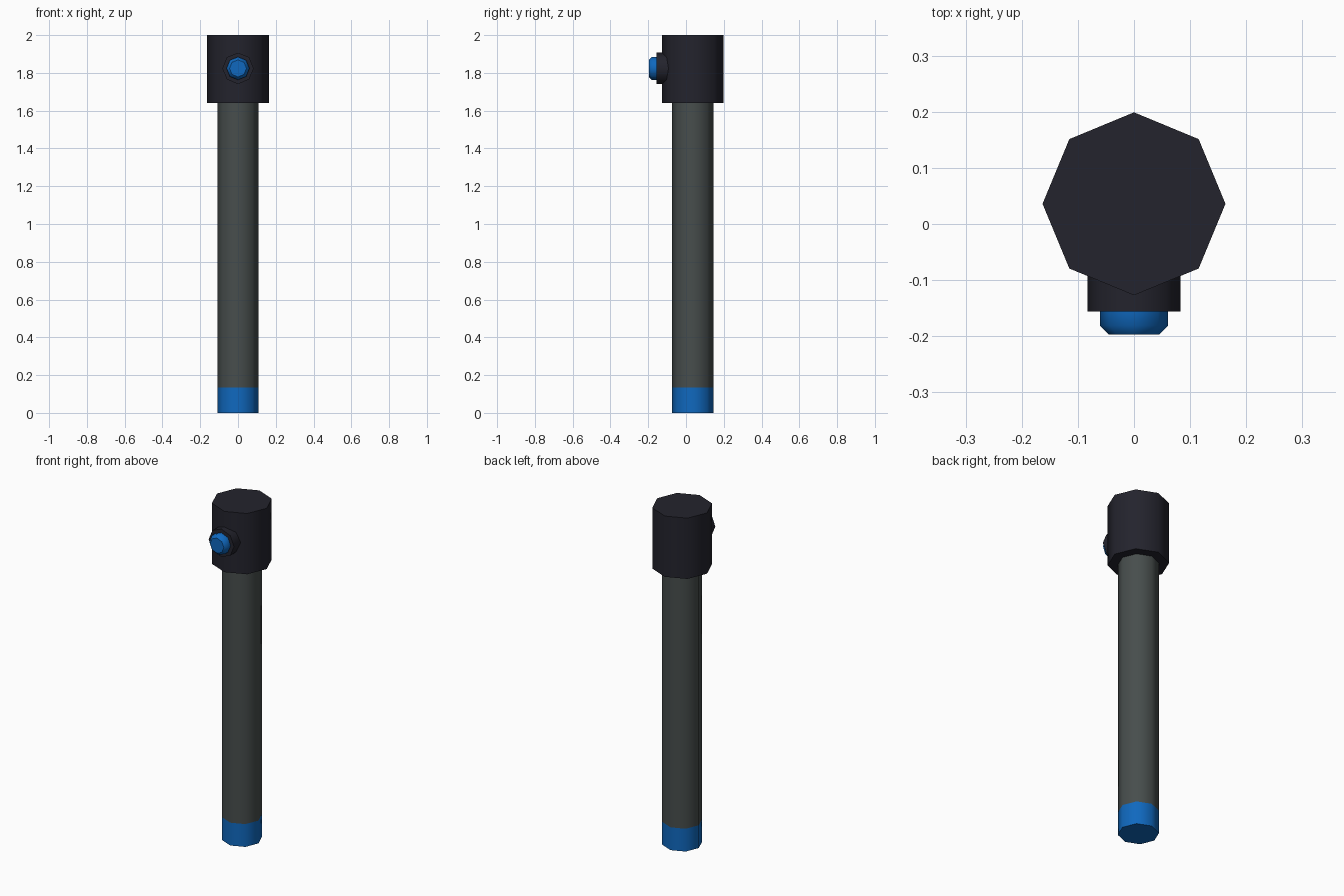
import bpy, bmesh, math

if "Cube" in bpy.data.objects:
    bpy.data.objects.remove(bpy.data.objects["Cube"])

CY = 0.036      # axis of the handle in y
SIDES = 8


def material(name, rgb):
    m = bpy.data.materials.new(name)
    m.diffuse_color = (*rgb, 1)
    m.use_nodes = True
    m.node_tree.nodes["Principled BSDF"].inputs["Base Color"].default_value = m.diffuse_color
    return m


BLUE = material("blue", (0.005, 0.14, 0.52))
GREY = material("dark grey", (0.063, 0.075, 0.073))
BLACK = material("near black", (0.017, 0.017, 0.026))


def lathe(name, profile, mats, origin, forward=False):
    """Octagonal solid through (radius, distance) rings; forward points it to -y.
    mats holds one material per side band."""
    bm = bmesh.new()
    rings = []
    for r, d in profile:
        ring = []
        for i in range(SIDES):
            a = 2 * math.pi * i / SIDES
            u, v = r * math.cos(a), r * math.sin(a)
            ring.append(bm.verts.new((u, -d, v) if forward else (u, v, d)))
        rings.append(ring)
    for k in range(len(rings) - 1):
        a, b = rings[k], rings[k + 1]
        for i in range(SIDES):
            j = (i + 1) % SIDES
            bm.faces.new((a[i], a[j], b[j], b[i])).material_index = k if len(mats) > 1 else 0
    bm.faces.new(rings[0][::-1]).material_index = 0
    bm.faces.new(rings[-1]).material_index = len(mats) - 1
    bmesh.ops.recalc_face_normals(bm, faces=bm.faces[:])
    me = bpy.data.meshes.new(name)
    bm.to_mesh(me)
    bm.free()
    for m in mats:
        me.materials.append(m)
    ob = bpy.data.objects.new(name, me)
    ob.location = origin
    bpy.context.collection.objects.link(ob)
    # round the octagon sides, keep the rims crisp
    bpy.ops.object.select_all(action='DESELECT')
    ob.select_set(True)
    bpy.context.view_layer.objects.active = ob
    bpy.ops.object.shade_smooth_by_angle(angle=math.radians(46))


# Grip tube with coloured end band
lathe("handle", [(0.109, 0), (0.109, 0.135), (0.109, 1.64)], [BLUE, GREY], (0, CY, 0))
# Wide head
lathe("head", [(0.163, 1.64), (0.163, 2.0)], [BLACK], (0, CY, 0))
# Collar on the front of the head
lathe("button_collar", [(0.083, 0.05), (0.083, 0.156)], [BLACK], (0, 0, 1.824), True)
# Push button with chamfered rim
lathe("button", [(0.061, 0.15), (0.061, 0.181), (0.045, 0.197)], [BLUE], (0, 0, 1.824), True)
